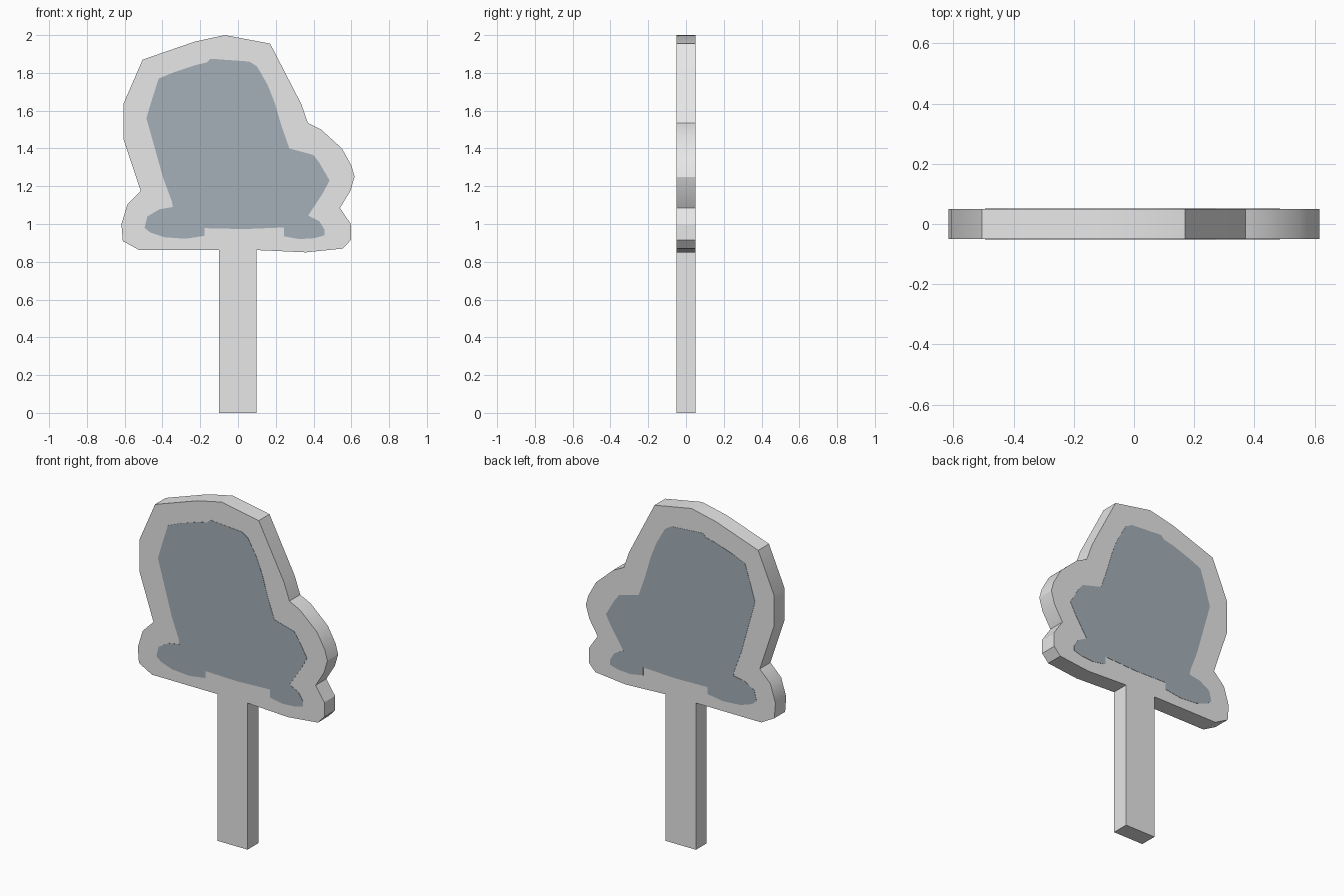
import bpy, bmesh, math


def material(name, rgb):
    m = bpy.data.materials.new(name)
    m.diffuse_color = (*rgb, 1)
    return m


def plate(name, profile, y0, y1, mat):
    """Extrude an x-z profile from y0 to y1."""
    bm = bmesh.new()
    face = bm.faces.new([bm.verts.new((x, y0, z)) for x, z in profile])
    ext = bmesh.ops.extrude_face_region(bm, geom=[face])
    verts = [v for v in ext["geom"] if isinstance(v, bmesh.types.BMVert)]
    bmesh.ops.translate(bm, verts=verts, vec=(0, y1 - y0, 0))
    bmesh.ops.recalc_face_normals(bm, faces=bm.faces)
    me = bpy.data.meshes.new(name)
    bm.to_mesh(me)
    bm.free()
    me.materials.append(mat)
    ob = bpy.data.objects.new(name, me)
    bpy.context.collection.objects.link(ob)
    bpy.ops.object.select_all(action="DESELECT")
    ob.select_set(True)
    bpy.context.view_layer.objects.active = ob
    bpy.ops.object.shade_smooth_by_angle(angle=math.radians(30))
    return ob


pale_grey = material("pale grey", (0.8, 0.8, 0.8))
blue_grey = material("blue grey", (0.376, 0.434, 0.479))

# Sign board with its post, one outline
board = [(-0.07, 2.0), (0.17, 1.955), (0.335, 1.635), (0.37, 1.535), (0.44, 1.50),
         (0.55, 1.40), (0.60, 1.31), (0.617, 1.25), (0.595, 1.175), (0.54, 1.085),
         (0.597, 1.0), (0.597, 0.915), (0.555, 0.87), (0.36, 0.85), (0.097, 0.862),
         (0.097, 0), (-0.10, 0), (-0.10, 0.863), (-0.525, 0.863), (-0.61, 0.91),
         (-0.617, 1.0), (-0.585, 1.105), (-0.515, 1.175), (-0.607, 1.45),
         (-0.607, 1.635), (-0.505, 1.87), (-0.23, 1.965)]
plate("sign_board", board, -0.05, 0.05, pale_grey)

# Painted silhouette on both faces
silhouette = [(-0.145, 1.875), (0.06, 1.86), (0.10, 1.835), (0.155, 1.74), (0.195, 1.64),
              (0.23, 1.52), (0.272, 1.40), (0.40, 1.365), (0.43, 1.325), (0.485, 1.23),
              (0.45, 1.165), (0.372, 1.045), (0.43, 1.015), (0.458, 0.97), (0.458, 0.94),
              (0.405, 0.925), (0.325, 0.92), (0.243, 0.935), (0.243, 0.982),
              (0.035, 0.973), (-0.177, 0.978), (-0.177, 0.937), (-0.28, 0.922),
              (-0.39, 0.93), (-0.465, 0.955), (-0.495, 0.98), (-0.48, 1.04),
              (-0.415, 1.078), (-0.345, 1.09), (-0.35, 1.12), (-0.395, 1.24),
              (-0.44, 1.40), (-0.485, 1.56), (-0.455, 1.66), (-0.42, 1.77),
              (-0.335, 1.805), (-0.23, 1.84), (-0.165, 1.855)]
for side, name in ((-1, "front_silhouette"), (1, "back_silhouette")):
    plate(name, silhouette, side * 0.048, side * 0.0515, blue_grey)
